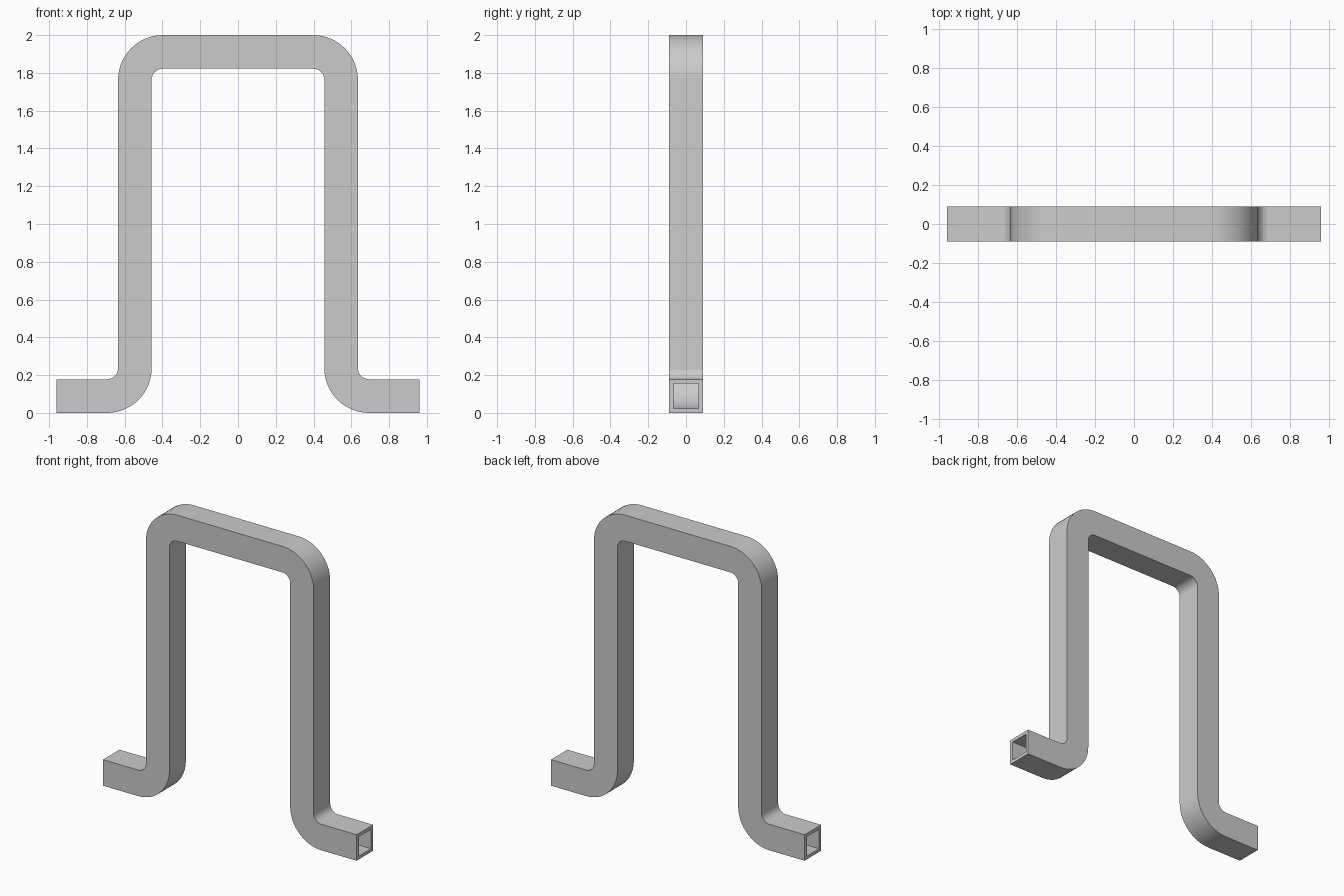
import bpy, bmesh
from math import cos, sin, pi, radians
from mathutils import Vector

default = bpy.data.objects.get("Cube")
if default:
    bpy.data.objects.remove(default, do_unlink=True)

HALF = 0.089       # half width of the square tube
WALL = 0.023       # wall thickness
BEND = 0.148       # bend radius on the centre line
LEG_X = 0.546      # centre line of the legs
END_X = 0.96       # open ends of the feet
STEPS = 16         # segments per bend

steel = bpy.data.materials.new("grey steel")
steel.use_nodes = True
colour = (0.6, 0.6, 0.6, 1)
steel.diffuse_color = colour
steel.node_tree.nodes["Principled BSDF"].inputs["Base Color"].default_value = colour


def bend(cx, cz, start, end):
    """Stations (centre point, upward/outward normal) around one bend."""
    sign = 1 if start > end else -1
    result = []
    for i in range(STEPS + 1):
        a = start + (end - start) * i / STEPS
        radial = Vector((cos(a), 0, sin(a)))
        result.append((Vector((cx, 0, cz)) + radial * BEND, radial * sign))
    return result


# Right half of the path from the top middle to the foot, then mirrored
low, high = HALF, 2 - HALF
half_path = bend(LEG_X - BEND, high - BEND, pi / 2, 0)
half_path += bend(LEG_X + BEND, low + BEND, pi, 1.5 * pi)
half_path.append((Vector((END_X, 0, low)), Vector((0, 0, 1))))
mirrored = [(Vector((-p.x, 0, p.z)), Vector((-n.x, 0, n.z))) for p, n in half_path]
path = mirrored[::-1] + half_path

# Sweep the outer and inner square along the path
bm = bmesh.new()
corners = [(-1, -1), (1, -1), (1, 1), (-1, 1)]
rims = []
for size in (HALF, HALF - WALL):
    rings = [[bm.verts.new(p + n * (size * v) + Vector((0, size * u, 0)))
              for u, v in corners] for p, n in path]
    for a, b in zip(rings, rings[1:]):
        for k in range(4):
            m = (k + 1) % 4
            bm.faces.new((a[k], a[m], b[m], b[k]))
    rims.append((rings[0], rings[-1]))

# Wall rims at both open ends
for outer, inner in zip(*rims):
    for k in range(4):
        m = (k + 1) % 4
        bm.faces.new((outer[k], outer[m], inner[m], inner[k]))
bmesh.ops.recalc_face_normals(bm, faces=bm.faces)

mesh = bpy.data.meshes.new("bent_square_tube")
bm.to_mesh(mesh)
bm.free()
mesh.materials.append(steel)
tube = bpy.data.objects.new("bent_square_tube", mesh)
bpy.context.collection.objects.link(tube)

# Smooth bends with sharp tube edges
bpy.context.view_layer.objects.active = tube
tube.select_set(True)
bpy.ops.object.shade_smooth_by_angle(angle=radians(30))
